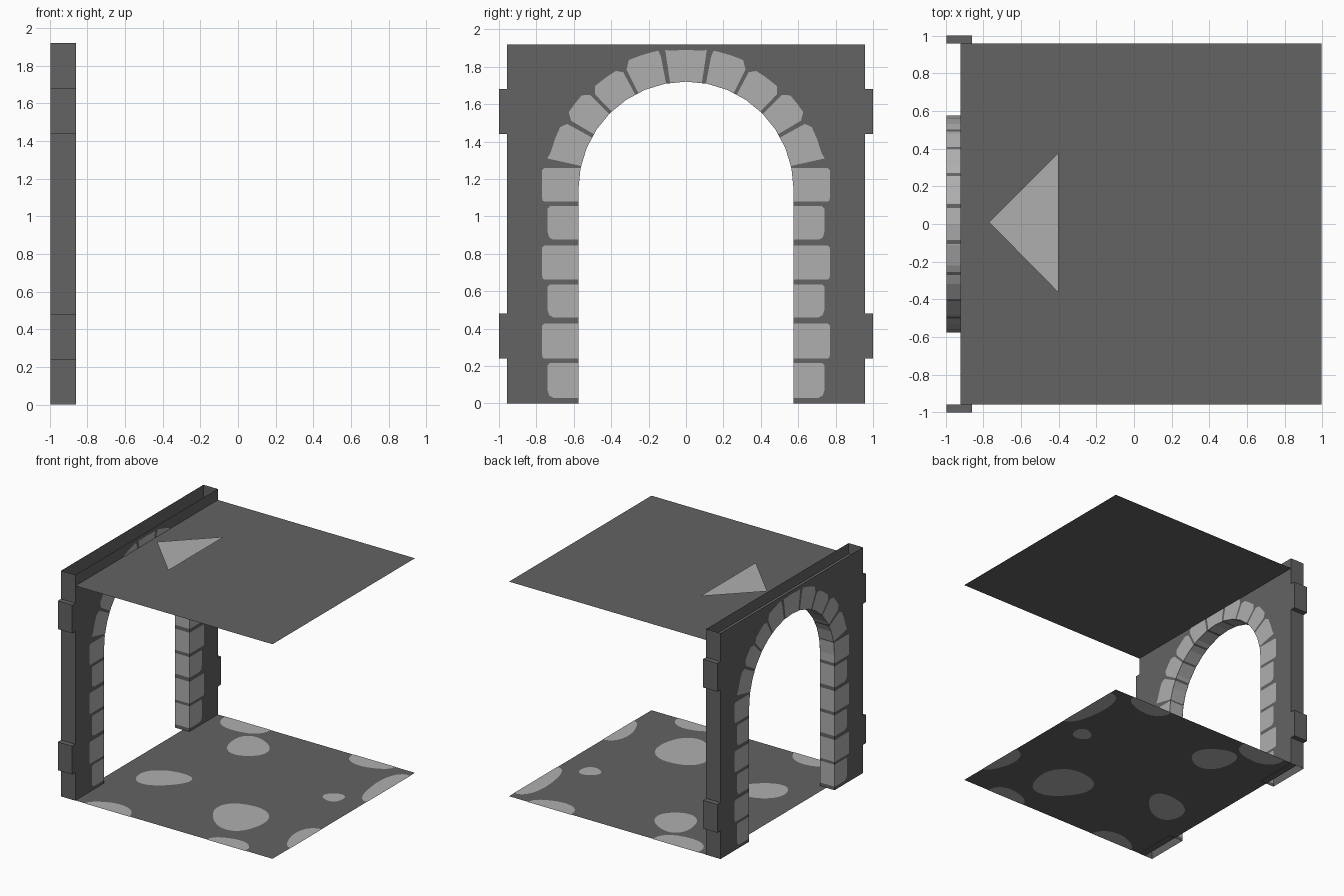
import bpy, bmesh, math
from mathutils import Vector

if "Cube" in bpy.data.objects:
    bpy.data.objects.remove(bpy.data.objects["Cube"])

XO, XI = -0.995, -0.86          # outer and inner wall planes
YW, H = 0.957, 1.92             # wall half width, height
R, ZC, SEG = 0.575, 1.145, 11.25  # arch radius, spring height, segment angle
CEIL = 1.827


def material(name, v):
    m = bpy.data.materials.new(name)
    m.diffuse_color = (v, v, v, 1)
    m.use_nodes = True
    m.node_tree.nodes["Principled BSDF"].inputs["Base Color"].default_value = m.diffuse_color
    return m


MATS = [material("dark_grey", 0.125), material("light_grey", 0.43)]


class Part:
    """Collects flat faces, each turned towards a wanted direction."""
    def __init__(self, name):
        self.name, self.bm = name, bmesh.new()

    def face(self, pts, normal, mat=0):
        f = self.bm.faces.new([self.bm.verts.new(p) for p in pts])
        f.normal_update()
        if f.normal.dot(Vector(normal)) < 0:
            f.normal_flip()
        f.material_index = mat

    def done(self):
        bmesh.ops.remove_doubles(self.bm, verts=self.bm.verts, dist=0.0002)
        me = bpy.data.meshes.new(self.name)
        self.bm.to_mesh(me)
        self.bm.free()
        for m in MATS:
            me.materials.append(m)
        ob = bpy.data.objects.new(self.name, me)
        bpy.context.collection.objects.link(ob)


def arch(a):
    """Point (y, z) on the faceted arch at angle a in degrees."""
    off = math.radians(a % SEG - SEG / 2)
    r = R * math.cos(math.radians(SEG / 2)) / math.cos(off)
    return r * math.cos(math.radians(a)), ZC + r * math.sin(math.radians(a))


def ring(a, r):
    return r * math.cos(math.radians(a)), ZC + r * math.sin(math.radians(a))


# stone layout: jamb (z0, z1, outer edge), arch (start, end, radius at start / middle / end)
JAMB = [(0.03, 0.217, 0.74), (0.24, 0.427, 0.77), (0.46, 0.636, 0.74),
        (0.663, 0.843, 0.77), (0.875, 1.054, 0.74), (1.08, 1.258, 0.77)]
ARCH = [(12.5, 28.8, 0.76, 0.75, 0.725), (30.8, 44.5, 0.715, 0.75, 0.72),
        (46.2, 61.8, 0.705, 0.735, 0.71), (63.6, 79.3, 0.715, 0.755, 0.72)]
KEY = (81.5, 98.5, 0.752, 0.745, 0.752)
ALL = ARCH + [KEY] + [(180 - s[1], 180 - s[0]) + s[:1:-1] for s in ARCH]

# hollow wall: two skins with the arch opening, and closed ends
wall = Part("wall")
steps = [i * SEG for i in range(17)]
for x, n in ((XO, (-1, 0, 0)), (XI, (1, 0, 0))):
    for s in (-1, 1):
        wall.face([(x, s * R, 0), (x, s * YW, 0), (x, s * YW, H), (x, s * R, H), (x, s * R, ZC)], n)
    for a, b in zip(steps, steps[1:]):
        p, q = arch(a), arch(b)
        wall.face([(x, *p), (x, *q), (x, q[0], H), (x, p[0], H)], n)
for s in (-1, 1):
    wall.face([(XO, s * YW, 0), (XI, s * YW, 0), (XI, s * YW, H), (XO, s * YW, H)], (0, s, 0))
wall.done()

# inside of the opening, banded to match the stones
reveal = Part("arch_reveal")
for s in (-1, 1):
    zs = sorted({0.0, ZC} | {z for j in JAMB for z in j[:2] if z < ZC})
    for z0, z1 in zip(zs, zs[1:]):
        mid = (z0 + z1) / 2
        light = any(j[0] < mid < j[1] for j in JAMB)
        reveal.face([(XO, s * R, z0), (XI, s * R, z0), (XI, s * R, z1), (XO, s * R, z1)],
                    (0, -s, 0), int(light))
cuts = sorted(set(steps) | {a for st in ALL for a in st[:2]} | {11.3, 168.7})
for a, b in zip(cuts, cuts[1:]):
    p, q, mid = arch(a), arch(b), (a + b) / 2
    light = mid < 11.3 or mid > 168.7 or any(t[0] < mid < t[1] for t in ALL)
    reveal.face([(XO, *p), (XI, *p), (XI, *q), (XO, *q)],
                (0, -p[0] - q[0], 2 * ZC - p[1] - q[1] - 0.001), int(light))
reveal.done()

# painted stones on both skins
stones = Part("arch_stones")
for x, n in ((XO - 0.002, (-1, 0, 0)), (XI + 0.002, (1, 0, 0))):
    for s in (-1, 1):
        for z0, z1, o in JAMB:
            c = 0.03 if o < 0.75 else 0.012
            out = [(R, z0), (o - c, z0), (o - c * 0.3, z0 + c * 0.4), (o, z0 + c + 0.01),
                   (o, z1 - 0.012), (o - 0.012, z1)]
            out += [arch(11.3), (R, ZC)] if z1 > ZC else [(R, z1)]
            stones.face([(x, s * y, z) for y, z in out], n, 1)
    for a0, a1, r0, rm, r1 in ALL:
        angs = sorted({a0, a0 + 2.5, (a0 + a1) / 2, a1 - 2.5, a1} | {t for t in steps if a0 < t < a1})

        def outer(a):
            return ring(a, r0 if a == a0 else r1 if a == a1 else rm)
        for a, b in zip(angs, angs[1:]):
            stones.face([(x, *arch(a)), (x, *outer(a)), (x, *outer(b)), (x, *arch(b))], n, 1)
stones.done()

# side blocks on the wall ends
blocks = Part("side_blocks")
for s in (-1, 1):
    for z0, z1 in ((0.24, 0.48), (1.44, 1.68)):
        y0, y1 = s * YW, s
        for z, d in ((z0, -1), (z1, 1)):
            blocks.face([(XO, y0, z), (XI, y0, z), (XI, y1, z), (XO, y1, z)], (0, 0, d))
        for x, d in ((XO, -1), (XI, 1)):
            blocks.face([(x, y0, z0), (x, y1, z0), (x, y1, z1), (x, y0, z1)], (d, 0, 0))
        blocks.face([(XO, y1, z0), (XI, y1, z0), (XI, y1, z1), (XO, y1, z1)], (0, s, 0))
blocks.done()

# floor and ceiling sheets
X0, X1 = -0.92, 0.995
for name, z in (("floor", 0.002), ("ceiling", CEIL)):
    sheet = Part(name)
    sheet.face([(X0, -YW, z), (X1, -YW, z), (X1, YW, z), (X0, YW, z)], (0, 0, 1))
    sheet.done()

# arrow marker just above the ceiling
arrow = Part("ceiling_arrow")
arrow.face([(-0.77, 0.01, 1.856), (-0.4, -0.365, 1.856), (-0.4, 0.38, 1.856)], (0, 0, 1), 1)
arrow.done()

# floor patches: centre and two half axes, clipped at the floor edge
def slanted(x, y, w, h):
    return x, y, 0.00641 * w, 0.00436 * w, 0.01058 * h, -0.01503 * h


PATCHES = [slanted(-0.33, 0.61, 21, 10), slanted(-0.54, -0.24, 28, 7.5),
           slanted(0.35, -0.48, 28, 13.5), slanted(0.74, 0.23, 11, 4),
           (-0.55, -YW, 0.21, 0, 0, 0.13), (0.57, -YW, 0.18, 0, 0, 0.13),
           (X1, -0.5, 0.12, 0, 0, 0.21), (X1, 0.61, 0.14, 0, 0, 0.29),
           (0.6, YW, 0.2, 0, 0, 0.14), (-0.58, YW, 0.21, 0, 0, 0.18)]
patches = Part("floor_patches")
for i, (cx, cy, ax, ay, bx, by) in enumerate(PATCHES):
    pts = []
    for k in range(28):
        t = math.tau * k / 28
        w = 1 + 0.06 * math.sin(3 * t + i)
        c, s = w * math.cos(t), w * math.sin(t)
        x, y = cx + ax * c + bx * s, cy + ay * c + by * s
        if x <= X1 + 0.001 and abs(y) <= YW + 0.001:
            pts.append((min(x, X1), max(-YW, min(YW, y))))
    for z, d in ((0.004, 1), (0.0, -1)):
        patches.face([(x, y, z) for x, y in pts], (0, 0, d), 1)
patches.done()
